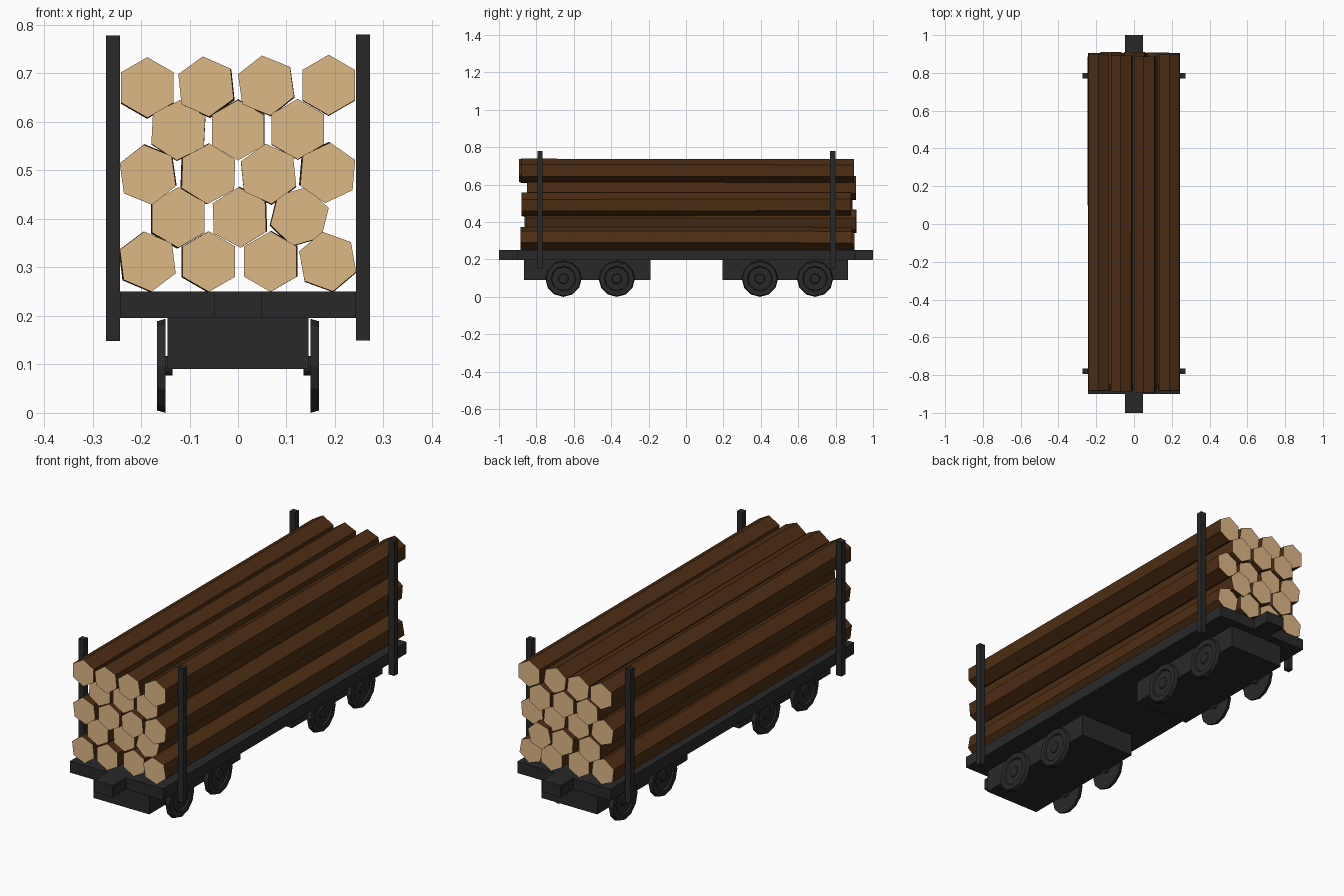
import bpy, bmesh, math, random
from mathutils import Matrix, Vector

if "Cube" in bpy.data.objects:
    bpy.data.objects.remove(bpy.data.objects["Cube"])

random.seed(4)


def material(name, rgb):
    m = bpy.data.materials.new(name)
    m.diffuse_color = (*rgb, 1)
    m.use_nodes = True
    m.node_tree.nodes["Principled BSDF"].inputs["Base Color"].default_value = m.diffuse_color
    return m


IRON = material("dark_iron", (0.022, 0.022, 0.022))
BARK = material("bark", (0.075, 0.027, 0.007))
CUT = material("cut_wood", (0.73, 0.48, 0.24))


def finish(name, bm, *mats):
    bmesh.ops.recalc_face_normals(bm, faces=bm.faces)
    me = bpy.data.meshes.new(name)
    bm.to_mesh(me)
    bm.free()
    for m in mats:
        me.materials.append(m)
    ob = bpy.data.objects.new(name, me)
    bpy.context.collection.objects.link(ob)
    return ob


def box(name, x0, x1, y0, y1, z0, z1):
    bm = bmesh.new()
    mid = Vector(((x0 + x1) / 2, (y0 + y1) / 2, (z0 + z1) / 2))
    size = Matrix.Diagonal((x1 - x0, y1 - y0, z1 - z0, 1))
    bmesh.ops.create_cube(bm, size=1, matrix=Matrix.Translation(mid) @ size)
    return finish(name, bm, IRON)


def wheel(name, side, y, z, profile, sides=12):
    # Lathe an (x, radius) profile around the axle
    bm = bmesh.new()
    rings = []
    for x, r in profile:
        rings.append([bm.verts.new((side * x,
                                    y + r * math.sin(math.tau * i / sides),
                                    z + r * math.cos(math.tau * i / sides)))
                      for i in range(sides)])
    for a, b in zip(rings, rings[1:]):
        for i in range(sides):
            j = (i + 1) % sides
            bm.faces.new((a[i], a[j], b[j], b[i]))
    bm.faces.new(rings[0])
    bm.faces.new(rings[-1])
    return finish(name, bm, IRON)


def log(name, x, z, turn, y0, y1, r=0.0625):
    # Six-sided log with pale cut ends, slightly skewed towards the back
    bm = bmesh.new()
    dx, dz = random.uniform(-0.003, 0.003), random.uniform(-0.003, 0.002)
    ends = []
    for y, ox, oz in ((y0, 0, 0), (y1, dx, dz)):
        ends.append([bm.verts.new((x + ox + r * math.cos(math.radians(turn + 60 * i)), y,
                                   z + oz + r * math.sin(math.radians(turn + 60 * i))))
                     for i in range(6)])
    for i in range(6):
        j = (i + 1) % 6
        bm.faces.new((ends[0][i], ends[0][j], ends[1][j], ends[1][i]))
    for e in ends:
        bm.faces.new(e).material_index = 1
    return finish(name, bm, BARK, CUT)


# Deck and end couplers
box("deck", -0.243, 0.243, -0.90, 0.905, 0.196, 0.25)
box("front_coupler", -0.048, 0.048, -1.0, -0.90, 0.196, 0.25)
box("back_coupler", -0.048, 0.048, 0.905, 1.0, 0.196, 0.25)

# Bogies under the deck
box("front_bogie", -0.145, 0.145, -0.865, -0.19, 0.09, 0.196)
box("back_bogie", -0.145, 0.145, 0.195, 0.865, 0.09, 0.196)

# Wheels: axle stub, rim, recessed web and hub
profile = [(0.135, 0.02), (0.149, 0.02), (0.149, 0.097), (0.167, 0.092), (0.167, 0.067),
           (0.160, 0.062), (0.160, 0.028), (0.166, 0.024), (0.166, 0.008)]
for n, y in enumerate((-0.655, -0.37, 0.395, 0.69)):
    for label, side in (("left", -1), ("right", 1)):
        wheel(f"{label}_wheel_{n + 1}", side, y, 0.097, profile)

# Upright stakes
for label, y in (("front", -0.78), ("back", 0.785)):
    box(f"{label}_left_stake", -0.272, -0.243, y - 0.014, y + 0.014, 0.148, 0.778)
    box(f"{label}_right_stake", 0.243, 0.272, y - 0.014, y + 0.014, 0.149, 0.78)

# Stacked logs: (front y, back y, [(x, z, turn), ...]) per layer
layers = [
    (-0.88, 0.89, [(-0.186, 0.312, 97), (-0.060, 0.312, 90), (0.067, 0.312, 90), (0.185, 0.312, 100)]),
    (-0.86, 0.90, [(-0.123, 0.403, 90), (0.003, 0.403, 92), (0.127, 0.405, 76)]),
    (-0.88, 0.88, [(-0.186, 0.491, 98), (-0.061, 0.493, 88), (0.063, 0.493, 96), (0.185, 0.495, 85)]),
    (-0.86, 0.90, [(-0.123, 0.583, 87), (0.000, 0.583, 90), (0.123, 0.585, 90)]),
    (-0.885, 0.895, [(-0.187, 0.671, 90), (-0.066, 0.673, 96), (0.058, 0.675, 98), (0.187, 0.676, 90)]),
]
count = 0
for y0, y1, row in layers:
    for x, z, turn in row:
        count += 1
        shift = random.uniform(-0.008, 0.012)
        log(f"log_{count}", x, z, turn, y0 + shift, y1 + shift)
